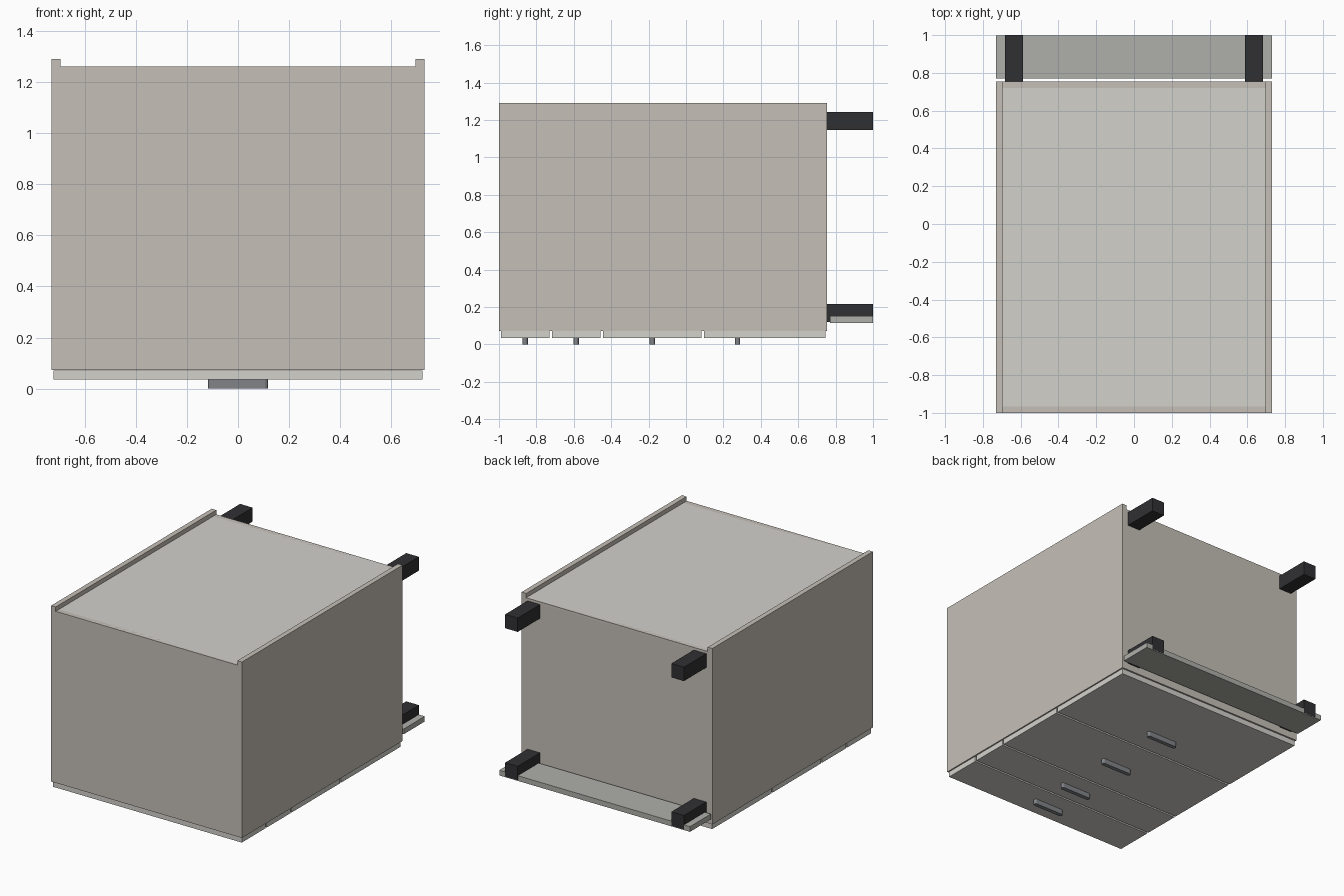
import bpy, bmesh
from math import cos, sin, pi

if "Cube" in bpy.data.objects:
    bpy.data.objects.remove(bpy.data.objects["Cube"])


def material(name, rgb):
    m = bpy.data.materials.new(name)
    m.diffuse_color = (*rgb, 1)
    m.use_nodes = True
    m.node_tree.nodes["Principled BSDF"].inputs["Base Color"].default_value = m.diffuse_color
    return m


BEIGE = material("beige_board", (0.56, 0.52, 0.47))
LIGHT = material("light_board", (0.65, 0.64, 0.60))
GREY = material("plinth_grey", (0.43, 0.43, 0.40))
BLACK = material("black_plastic", (0.03, 0.03, 0.033))
METAL = material("handle_metal", (0.22, 0.23, 0.25))


def finish(name, bm, mat):
    bmesh.ops.recalc_face_normals(bm, faces=bm.faces)
    me = bpy.data.meshes.new(name)
    bm.to_mesh(me)
    bm.free()
    me.materials.append(mat)
    ob = bpy.data.objects.new(name, me)
    bpy.context.collection.objects.link(ob)
    return ob


def box(name, x, y, z, mat):
    """Box from (min, max) ranges along each axis."""
    bm = bmesh.new()
    bmesh.ops.create_cube(bm, size=1)
    for v in bm.verts:
        v.co = [r[0] + (c + 0.5) * (r[1] - r[0]) for c, r in zip(v.co, (x, y, z))]
    return finish(name, bm, mat)


def handle(name, y, half_len=0.117, r=0.014, z0=0.0, z1=0.036, seg=8):
    """Bar pull with rounded ends, extruded out from the drawer front."""
    bm = bmesh.new()
    pts = []
    for side, start in ((1, -pi / 2), (-1, pi / 2)):
        for i in range(seg + 1):
            a = start + pi * i / seg
            pts.append((side * (half_len - r) + r * cos(a), y + r * sin(a), z0))
    face = bm.faces.new([bm.verts.new(p) for p in pts])
    ext = bmesh.ops.extrude_face_region(bm, geom=[face])
    for v in ext["geom"]:
        if isinstance(v, bmesh.types.BMVert):
            v.co.z = z1
    return finish(name, bm, METAL)


# Carcass: side panels stand proud of the recessed back board
IN, OUT = 0.695, 0.73
Z0, ZB, Z1 = 0.073, 1.26, 1.29
for s, tag in ((-1, "left"), (1, "right")):
    box(f"{tag}_side_panel", sorted((s * IN, s * OUT)), (-1, 0.755), (Z0, Z1), BEIGE)
box("top_panel", (-IN, IN), (-1, -0.965), (Z0, ZB), BEIGE)
box("bottom_panel", (-IN, IN), (0.72, 0.755), (Z0, ZB), BEIGE)
box("back_board", (-IN, IN), (-1, 0.755), (ZB - 0.015, ZB), LIGHT)

# Drawer fronts and their handles (y range, handle y)
drawers = [((-0.99, -0.73), -0.86), ((-0.717, -0.457), -0.587),
           ((-0.444, 0.083), -0.18), ((0.096, 0.745), 0.276)]
for i, (y, hy) in enumerate(drawers, 1):
    box(f"drawer_front_{i}", (-0.722, 0.722), y, (0.035, 0.072), LIGHT)
    handle(f"drawer_handle_{i}", hy)

# Four feet and the plinth board clipped to the front pair
for s, side in ((-1, "left"), (1, "right")):
    for z, row in (((0.12, 0.216), "front"), ((1.146, 1.242), "back")):
        box(f"{row}_{side}_foot", sorted((s * 0.588, s * 0.684)), (0.755, 1), z, BLACK)
box("plinth", (-OUT, OUT), (0.77, 0.999), (0.115, 0.151), GREY)
